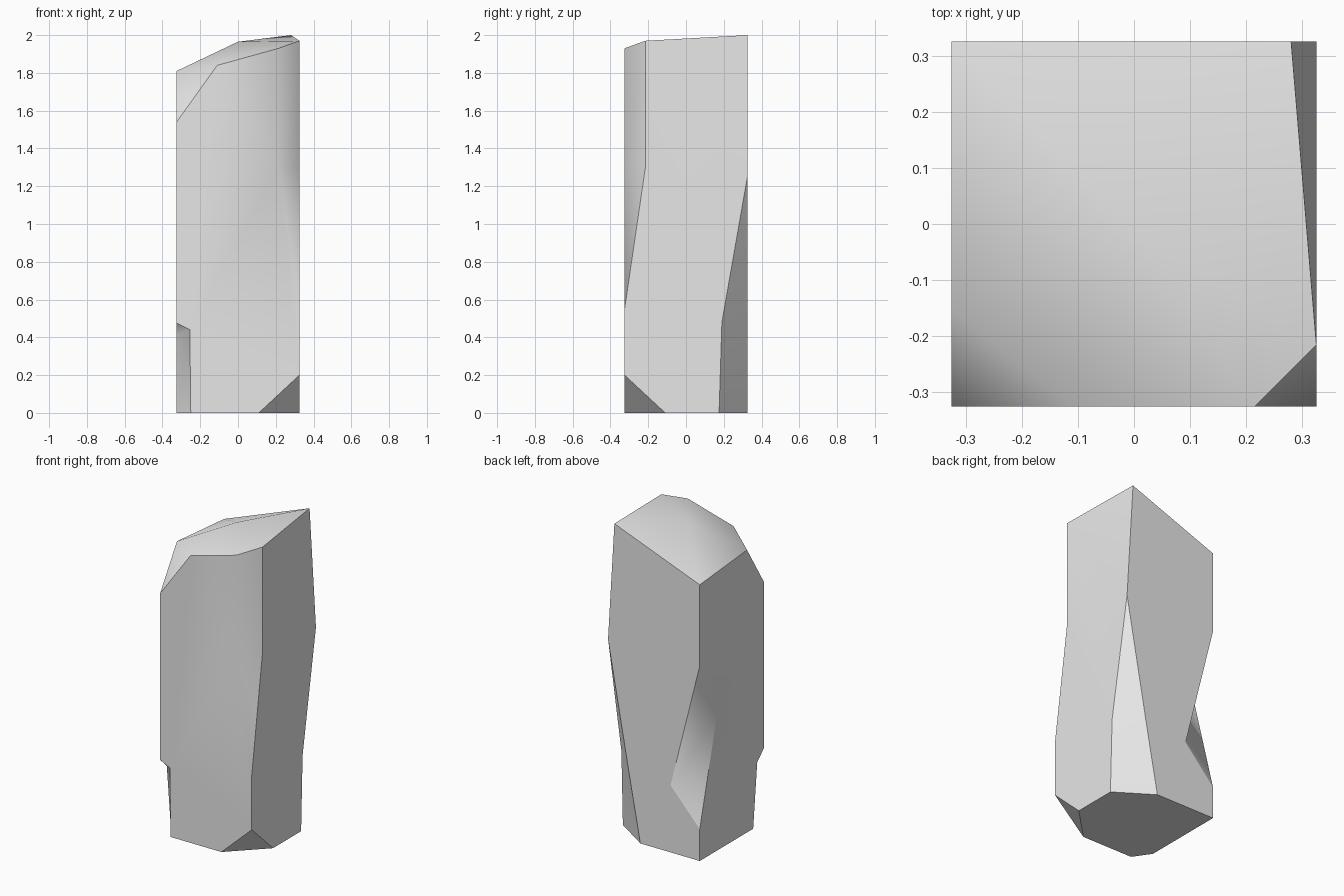
import bpy
import bmesh
import math

cube = bpy.data.objects.get("Cube")
if cube:
    bpy.data.objects.remove(cube, do_unlink=True)

H = 0.325  # half width of the square pillar

# Named corners of the stone
corners = {
    # sloping crown
    "crown_low": (-H, -H, 1.54), "crown_front": (-0.11, -H, 1.84),
    "crown_edge_f": (0.215, -H, 1.93), "crown_edge_s": (H, -0.215, 1.97),
    "peak": (0.28, H, 2.0), "crown_back": (-H, H, 1.77),
    "crown_side": (-H, -0.154, 1.81), "hump": (0, -0.015, 1.965),
    # long bevel on the front edge
    "bevel_f": (0.215, -H, 1.3), "bevel_s": (H, -0.215, 1.3), "bevel_tip": (H, -H, 0.55),
    # chipped foot corner
    "foot_f": (0.11, -H, 0), "foot_tip": (H, -H, 0.2), "foot_s": (H, -0.11, 0),
    # tall wedge on the back edge
    "wedge_tip": (H, H, 1.25), "wedge_s": (H, 0.19, 0.48), "wedge_b": (0.18, H, 0.45),
    "wedge_s_low": (H, 0.175, 0), "wedge_b_low": (0.096, H, 0),
    # hollow on the other back edge
    "hollow_top": (-H, H, 1.25), "hollow_b": (-0.118, H, 0.43),
    "hollow_low": (-H, H, 0.205), "hollow_s": (-H, 0.15, 0.87), "base_corner": (-H, H, 0),
    # notch at the front foot
    "notch_tip": (-H, -H, 0.475), "notch_f": (-0.255, -H, 0.44), "notch_s": (-H, -0.257, 0.41),
    "notch_f_low": (-0.25, -H, 0), "notch_s_low": (-H, -0.216, 0),
}

# Sides of the stone; faces of one side are shaded smoothly together
sides = {
    "front": [
        "crown_low notch_tip notch_f notch_f_low foot_f foot_tip bevel_tip bevel_f crown_edge_f crown_front",
        "bevel_tip bevel_s bevel_f",
        "bevel_f bevel_s crown_edge_s crown_edge_f"],
    "left_of_view": [
        "hollow_top hollow_s hollow_low base_corner notch_s_low notch_s notch_tip crown_low crown_side crown_back",
        "hollow_top hollow_b hollow_s",
        "hollow_b hollow_low hollow_s"],
    "right_of_view": [
        "bevel_tip foot_tip foot_s wedge_s_low wedge_s wedge_tip crown_edge_s bevel_s",
        "crown_edge_s wedge_tip peak"],
    "back": [
        "wedge_tip wedge_b wedge_b_low base_corner hollow_low hollow_b hollow_top crown_back peak"],
    "wedge": [
        "wedge_tip wedge_s wedge_b",
        "wedge_s wedge_s_low wedge_b_low wedge_b"],
    "notch": [
        "notch_tip notch_f notch_s",
        "notch_f notch_f_low notch_s_low notch_s"],
    "foot": ["foot_f foot_tip foot_s"],
    "base": ["notch_f_low foot_f foot_s wedge_s_low wedge_b_low base_corner notch_s_low"],
    "crown": ["crown_low crown_front crown_side"],
}

# The crown fans out from its hump
rim = ["crown_front", "crown_edge_f", "crown_edge_s", "peak", "crown_back", "crown_side"]
for a, b in zip(rim, rim[1:] + rim[:1]):
    sides["crown"].append(f"{a} {b} hump")

bm = bmesh.new()
verts = {name: bm.verts.new(co) for name, co in corners.items()}
side_of = {}
for side, faces in sides.items():
    for names in faces:
        face = bm.faces.new([verts[n] for n in names.split()])
        face.smooth = True
        side_of[face] = side
bmesh.ops.recalc_face_normals(bm, faces=bm.faces[:])

# Sharp edges between sides and at steep folds
for edge in bm.edges:
    same = len({side_of[f] for f in edge.link_faces}) == 1
    edge.smooth = same and edge.calc_face_angle(0) < math.radians(60)

mesh = bpy.data.meshes.new("stone_pillar")
bm.to_mesh(mesh)
bm.free()
pillar = bpy.data.objects.new("stone_pillar", mesh)
bpy.context.collection.objects.link(pillar)

# Plain grey stone
stone = bpy.data.materials.new("grey_stone")
stone.use_nodes = True
grey = (0.8, 0.8, 0.8, 1)
stone.diffuse_color = grey
for node in stone.node_tree.nodes:
    if node.type == "BSDF_PRINCIPLED":
        node.inputs["Base Color"].default_value = grey
mesh.materials.append(stone)
